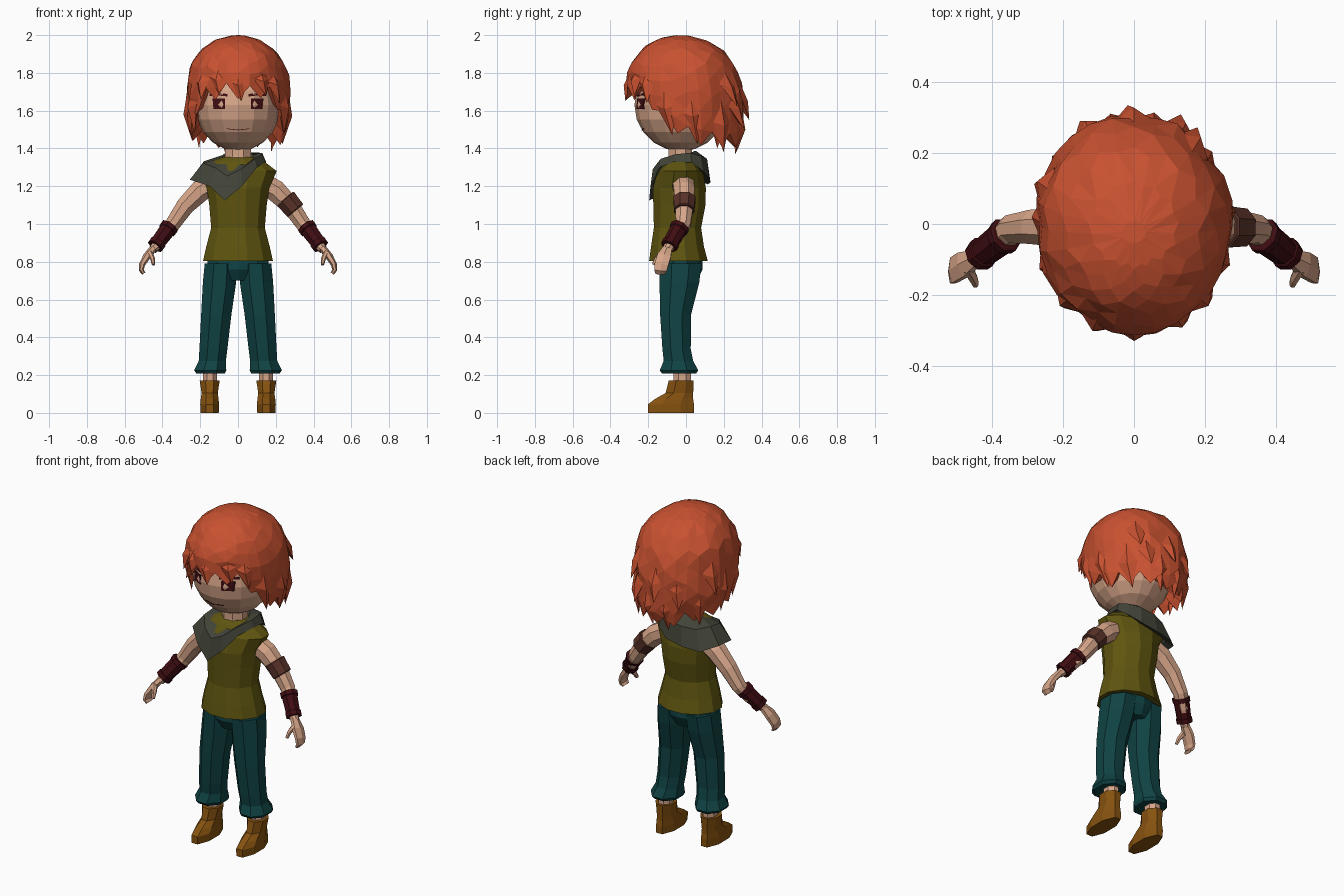
import bpy, bmesh, math, random
from mathutils import Vector

random.seed(4)
if "Cube" in bpy.data.objects:
    bpy.data.objects.remove(bpy.data.objects["Cube"])


def material(name, rgb):
    m = bpy.data.materials.new(name)
    m.use_nodes = True
    m.diffuse_color = (*rgb, 1)
    m.node_tree.nodes["Principled BSDF"].inputs["Base Color"].default_value = (*rgb, 1)
    return m


skin = material("skin", (0.68, 0.38, 0.25))
hair_red = material("hair red", (0.58, 0.083, 0.03))
olive = material("olive cloth", (0.115, 0.09, 0.005))
teal = material("teal cloth", (0.005, 0.055, 0.057))
grey = material("grey cloth", (0.055, 0.058, 0.04))
brown = material("boot leather", (0.24, 0.085, 0.005))
maroon = material("dark maroon", (0.05, 0.004, 0.006))
band_brown = material("armband leather", (0.1, 0.032, 0.022))


def finish(name, bm, mat, mirror=False):
    bmesh.ops.recalc_face_normals(bm, faces=bm.faces)
    me = bpy.data.meshes.new(name)
    bm.to_mesh(me)
    bm.free()
    me.materials.append(mat)
    ob = bpy.data.objects.new(name, me)
    bpy.context.collection.objects.link(ob)
    if mirror:
        ob.modifiers.new("mirror", "MIRROR").use_mirror_merge = False
    return ob


def loft(name, rings, mat, mirror=False, caps=True):
    """Skin equal-length rings of points, one after the other."""
    bm = bmesh.new()
    loops = [[bm.verts.new(p) for p in r] for r in rings]
    n = len(loops[0])
    for a, b in zip(loops, loops[1:]):
        for i in range(n):
            j = (i + 1) % n
            bm.faces.new((a[i], a[j], b[j], b[i]))
    if caps:
        bm.faces.new(loops[0])
        bm.faces.new(loops[-1])
    return finish(name, bm, mat, mirror)


def stack(name, levels, mat, sides=10, mirror=False):
    """Body part from horizontal sections (x, y, z, half width, half depth)."""
    k = 1 / math.cos(math.pi / sides)
    turn = [(i + 0.5) * math.tau / sides for i in range(sides)]
    rings = [[(x + rx * k * math.cos(a), y + ry * k * math.sin(a), z) for a in turn]
             for x, y, z, rx, ry in levels]
    return loft(name, rings, mat, mirror)


def limb(name, stations, mat, sides=8, mirror=False):
    """Tube through (point, depth radius, other radius) stations."""
    pts = [Vector(s[0]) for s in stations]
    rings = []
    for i, (p, ru, rv) in enumerate(stations):
        d = (pts[min(i + 1, len(pts) - 1)] - pts[max(i - 1, 0)]).normalized()
        u = (Vector((0, 1, 0)) - d * d.y).normalized()
        v = d.cross(u)
        rings.append([pts[i] + u * ru * math.cos(a) + v * rv * math.sin(a)
                      for a in [(j + 0.5) * math.tau / sides for j in range(sides)]])
    return loft(name, rings, mat, mirror)


# Head and neck
bm = bmesh.new()
bmesh.ops.create_uvsphere(bm, u_segments=16, v_segments=10, radius=1)
for v in bm.verts:
    v.co = Vector((v.co.x * 0.228, v.co.y * 0.245 - 0.028, v.co.z * 0.245 + 1.63))
finish("head", bm, skin)
stack("neck", [(0, -0.03, 1.28, 0.08, 0.07), (0, -0.03, 1.36, 0.068, 0.063),
               (0, -0.03, 1.45, 0.068, 0.063)], skin, 8)


# Painted face plates that follow the curve of the head
def face_plate(name, outline, mirror=True):
    bm = bmesh.new()
    front, back = [], []
    for x, z in outline:
        y = -0.026 - 0.245 * math.sqrt(1 - (x / 0.228) ** 2 - ((z - 1.63) / 0.245) ** 2)
        front.append(bm.verts.new((x, y - 0.003, z)))
        back.append(bm.verts.new((x, y + 0.006, z)))
    bm.faces.new(front)
    bm.faces.new(back[::-1])
    for i in range(len(front)):
        j = (i + 1) % len(front)
        bm.faces.new((front[j], front[i], back[i], back[j]))
    finish(name, bm, maroon, mirror)


face_plate("eye", [(0.07, 1.61), (0.13, 1.61), (0.135, 1.665), (0.068, 1.665)])
face_plate("eyebrow", [(0.055, 1.675), (0.1, 1.68), (0.15, 1.678), (0.15, 1.69), (0.1, 1.694), (0.055, 1.688)])
face_plate("mouth", [(-0.06, 1.503), (0, 1.496), (0.06, 1.503), (0.06, 1.506), (0, 1.499), (-0.06, 1.506)], False)


# Hair: jagged shell whose hem drops from fringe to nape
def hair_point(a, z, grow=1.0):
    u = (z - 1.67) / 0.33
    r = math.sqrt(max(0, 1 - u ** 2.6)) if u > 0 else 1 - 0.24 * u * u
    r *= grow
    return Vector((0.275 * r * math.sin(a), -0.305 * r * math.cos(a) - 0.03 * u, z))


def hem_height(a):
    deg = abs(math.degrees((a + math.pi) % math.tau - math.pi))
    marks = [(0, 1.72), (40, 1.70), (60, 1.60), (80, 1.50), (110, 1.47), (181, 1.44)]
    for (d0, z0), (d1, z1) in zip(marks, marks[1:]):
        if deg <= d1:
            return z0 + (z1 - z0) * (deg - d0) / (d1 - d0)


COLS, ROWS = 28, 7
rings = [[] for _ in range(ROWS + 3)]
for i in range(COLS):
    a = i * math.tau / COLS
    hem = hem_height(a) + (-0.05 if i % 2 == 0 else 0.025) + random.uniform(-0.015, 0.015)
    end = math.acos((hem - 1.67) / 0.33)
    for r in range(ROWS + 1):
        z = 1.67 + 0.33 * math.cos(end * (r + 0.35) / (ROWS + 0.35))
        rings[r].append(hair_point(a, z, 1 + random.uniform(-0.03, 0.04) * (r > 0)))
    rings[ROWS + 1].append(hair_point(a, hem + 0.06, 0.74))
    rings[ROWS + 2].append(Vector((0.03 * math.sin(a), -0.03 * math.cos(a), 1.64)))
hair = loft("hair", rings, hair_red)
bm = bmesh.new()
bm.from_mesh(hair.data)
bmesh.ops.triangulate(bm, faces=[f for f in bm.faces if len(f.verts) == 4])
bm.to_mesh(hair.data)
bm.free()

# Loose pointed locks: angle, root height, tip height, tip flare
locks = [(0, 1.82, 1.65, 1.06), (-24, 1.83, 1.69, 1.05), (28, 1.83, 1.68, 1.05),
         (46, 1.83, 1.64, 1.06), (-46, 1.83, 1.66, 1.06), (68, 1.75, 1.47, 1.02),
         (-66, 1.75, 1.48, 1.02), (95, 1.72, 1.42, 1.0), (-92, 1.72, 1.44, 1.0),
         (128, 1.66, 1.38, 1.05), (-125, 1.66, 1.40, 1.05), (150, 1.7, 1.5, 1.15),
         (-152, 1.72, 1.52, 1.12), (168, 1.62, 1.38, 0.98), (-166, 1.62, 1.37, 1.0),
         (180, 1.75, 1.55, 1.1), (140, 1.82, 1.62, 1.1), (-112, 1.8, 1.58, 1.1)]
bm = bmesh.new()
for deg, z0, z1, flare in locks:
    a, mid, w = math.radians(deg), (z0 + z1) / 2, 0.2
    root = bm.verts.new(hair_point(a, z0, 0.97))
    left, right = (bm.verts.new(hair_point(a + s * w, mid + 0.02, 0.98)) for s in (-1, 1))
    ridge = bm.verts.new(hair_point(a, mid, 1.07))
    under = bm.verts.new(hair_point(a, mid, 0.85))
    tip = bm.verts.new(hair_point(a + 0.06, z1, flare))
    for side in (left, right):
        for f in ((root, ridge, side), (ridge, tip, side), (tip, under, side), (under, root, side)):
            bm.faces.new(f)
finish("hair_locks", bm, hair_red)

# Sleeveless tunic
stack("tunic", [(0, -0.04, 0.805, 0.185, 0.155), (0, -0.045, 0.88, 0.168, 0.14),
                (0, -0.045, 0.98, 0.142, 0.125), (0, -0.035, 1.1, 0.152, 0.138),
                (0, -0.035, 1.19, 0.165, 0.14), (0, -0.03, 1.28, 0.205, 0.12),
                (0, -0.03, 1.33, 0.14, 0.085), (0, -0.03, 1.355, 0.08, 0.06)], olive, 12)

# Asymmetric scarf draped over the right shoulder
hem = [(-0.07, -0.195, 1.125), (-0.15, -0.175, 1.2), (-0.255, -0.07, 1.235), (-0.25, 0.04, 1.24),
       (-0.17, 0.115, 1.21), (-0.06, 0.13, 1.22), (0.05, 0.125, 1.24), (0.12, 0.09, 1.28),
       (0.15, 0.03, 1.325), (0.145, -0.06, 1.33), (0.1, -0.14, 1.3), (0.02, -0.188, 1.2)]
collar, fold, lining = [], [], []
for x, y, z in hem:
    a = math.atan2(y + 0.03, x)
    c = Vector((0.085 * math.cos(a), 0.085 * math.sin(a) - 0.03, 1.355 + 0.035 * math.sin(a)))
    collar.append(c)
    fold.append(c.lerp(Vector((x, y, z)), 0.5) + Vector((0.015 * math.cos(a), 0.025 * math.sin(a), 0.03)))
    lining.append(Vector((x * 0.8, (y + 0.03) * 0.8 - 0.03, z + 0.015)))
inner = [Vector((p.x * 0.7, (p.y + 0.03) * 0.7 - 0.03, p.z - 0.05)) for p in collar]
loft("scarf", [inner, collar, fold, hem, lining], grey, caps=False)

# Trousers
stack("trouser_seat", [(0, -0.03, 0.7, 0.07, 0.085), (0, -0.03, 0.76, 0.165, 0.112),
                       (0, -0.03, 0.86, 0.155, 0.11)], teal, 10)
stack("trouser_leg", [(0.092, -0.03, 0.79, 0.084, 0.112), (0.098, -0.035, 0.69, 0.088, 0.105),
                      (0.115, -0.055, 0.52, 0.08, 0.082), (0.13, -0.05, 0.34, 0.074, 0.075),
                      (0.136, -0.04, 0.275, 0.072, 0.078), (0.147, -0.037, 0.225, 0.085, 0.102),
                      (0.145, -0.037, 0.208, 0.075, 0.09)], teal, 8, True)

# Lower legs and boots
stack("shin", [(0.148, -0.02, 0.12, 0.038, 0.047), (0.148, -0.02, 0.3, 0.038, 0.047)], skin, 8, True)
stack("boot", [(0.15, -0.08, 0, 0.048, 0.122), (0.15, -0.08, 0.045, 0.05, 0.122),
               (0.15, -0.062, 0.075, 0.047, 0.1), (0.15, -0.035, 0.105, 0.043, 0.073),
               (0.15, -0.025, 0.172, 0.053, 0.066)], brown, 8, True)

# Arms, hands and thumbs
limb("arm", [((0.13, -0.015, 1.215), 0.06, 0.062), ((0.2, -0.01, 1.175), 0.06, 0.062),
             ((0.28, -0.008, 1.095), 0.052, 0.052), ((0.345, -0.015, 1.0), 0.043, 0.043),
             ((0.39, -0.05, 0.935), 0.037, 0.036), ((0.45, -0.1, 0.865), 0.026, 0.024)], skin, 8, True)
limb("hand", [((0.445, -0.095, 0.875), 0.026, 0.02), ((0.482, -0.115, 0.83), 0.042, 0.02),
              ((0.508, -0.13, 0.785), 0.042, 0.016), ((0.512, -0.135, 0.755), 0.038, 0.013),
              ((0.498, -0.135, 0.738), 0.03, 0.01)], skin, 6, True)
limb("thumb", [((0.468, -0.125, 0.85), 0.018, 0.016), ((0.452, -0.155, 0.815), 0.015, 0.013),
               ((0.447, -0.172, 0.785), 0.01, 0.009)], skin, 6, True)


# Bracers on both wrists, band on the left upper arm only
def wrap(name, start, end, profile, mat, mirror):
    a, b = Vector(start), Vector(end)
    limb(name, [(a.lerp(b, t), r, r) for t, r in profile], mat, 8, mirror)


wrap("bracer", (0.36, -0.03, 0.988), (0.438, -0.09, 0.882),
     [(0, 0.045), (0.02, 0.052), (0.18, 0.051), (0.2, 0.046), (0.8, 0.042), (0.82, 0.047), (1, 0.046)],
     maroon, True)
wrap("armband", (0.25, -0.008, 1.135), (0.305, -0.01, 1.07),
     [(0, 0.058), (0.05, 0.063), (0.5, 0.06), (0.95, 0.058), (1, 0.053)], band_brown, False)
